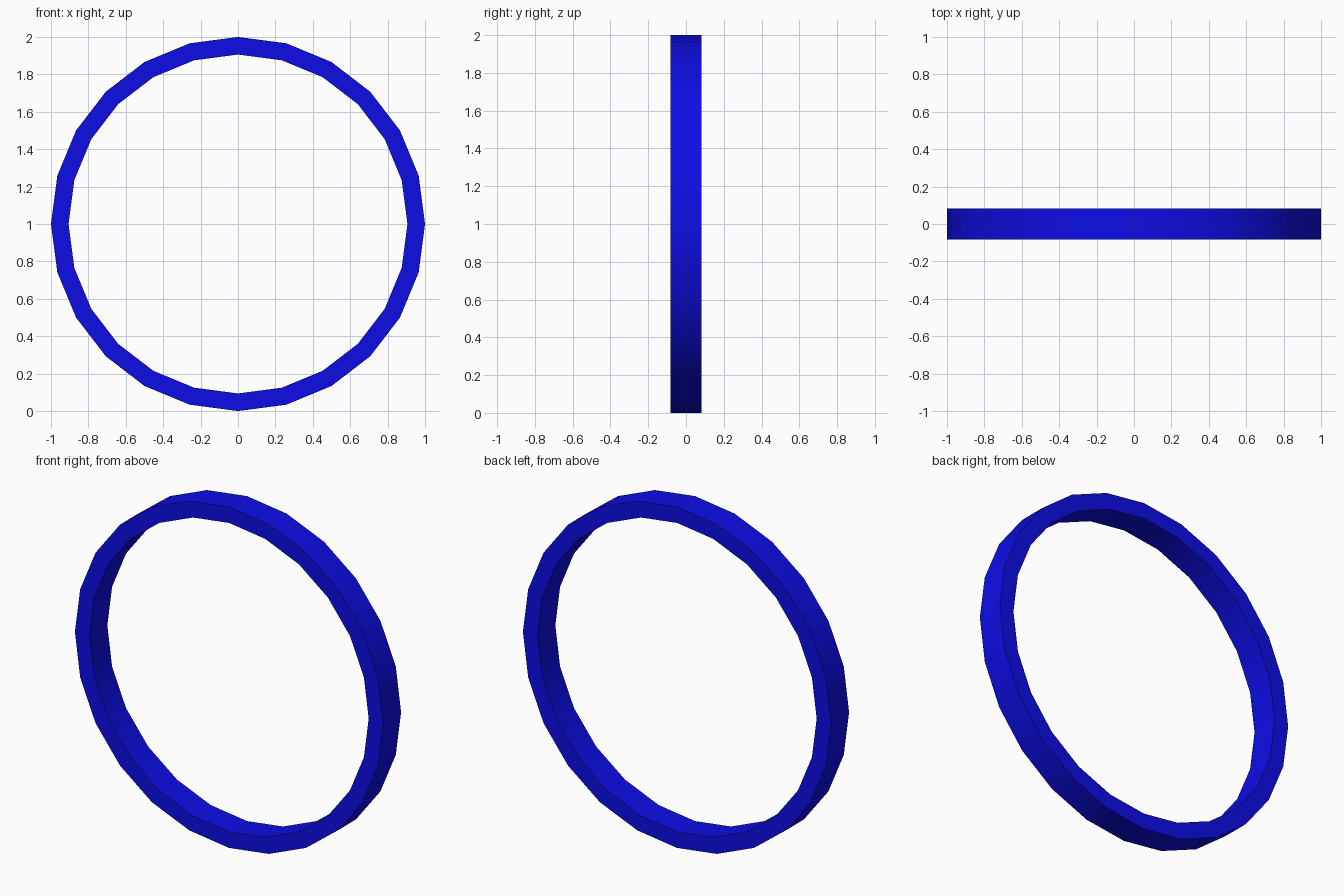
import bpy, bmesh
from math import sin, cos, tau, radians

if "Cube" in bpy.data.objects:
    bpy.data.objects.remove(bpy.data.objects["Cube"])

SIDES = 24
OUTER, INNER, HALF_WIDTH = 1.0, 0.906, 0.083

# Rectangular band section (radius, y), swept around the y axis
section = [(OUTER, -HALF_WIDTH), (OUTER, HALF_WIDTH),
           (INNER, HALF_WIDTH), (INNER, -HALF_WIDTH)]
bm = bmesh.new()
loops = []
for i in range(SIDES):
    a = tau * i / SIDES
    loops.append([bm.verts.new((r * cos(a), y, 1 + r * sin(a))) for r, y in section])
for i in range(SIDES):
    p, q = loops[i], loops[(i + 1) % SIDES]
    for j in range(4):
        k = (j + 1) % 4
        bm.faces.new((p[j], p[k], q[k], q[j]))
bmesh.ops.recalc_face_normals(bm, faces=bm.faces)

# Ring object
mesh = bpy.data.meshes.new("ring_band")
bm.to_mesh(mesh)
bm.free()
ring = bpy.data.objects.new("ring_band", mesh)
bpy.context.collection.objects.link(ring)

# Blue finish
blue = bpy.data.materials.new("blue")
blue.diffuse_color = (0.004, 0.004, 0.8, 1)
blue.use_nodes = True
blue.node_tree.nodes["Principled BSDF"].inputs["Base Color"].default_value = blue.diffuse_color
mesh.materials.append(blue)

# Smooth around the band, sharp at its rims
bpy.context.view_layer.objects.active = ring
ring.select_set(True)
bpy.ops.object.shade_smooth_by_angle(angle=radians(30))
